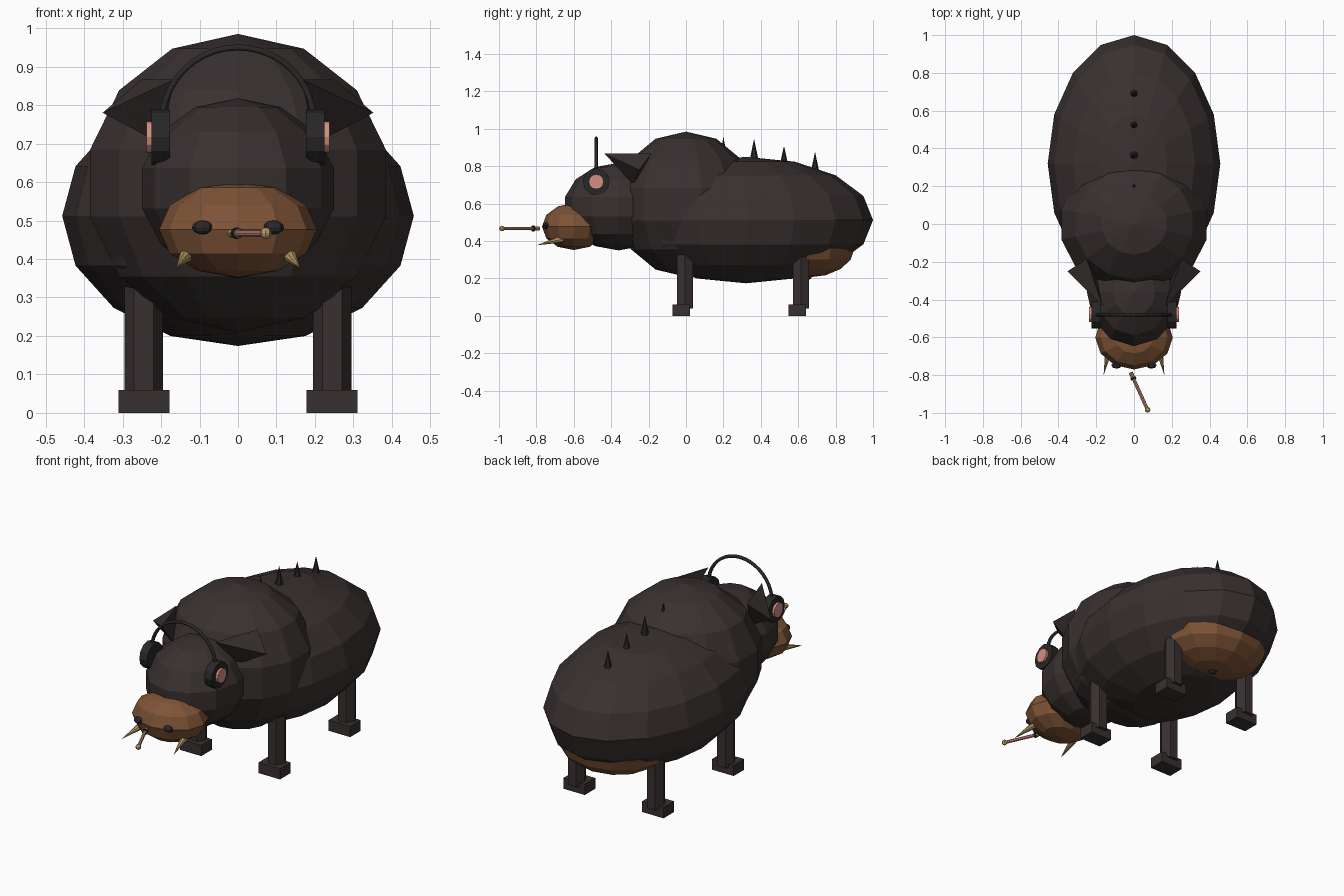
import bpy, bmesh, math
from mathutils import Vector, Matrix

if "Cube" in bpy.data.objects:
    bpy.data.objects.remove(bpy.data.objects["Cube"])


def material(name, rgb):
    m = bpy.data.materials.new(name)
    m.diffuse_color = (*rgb, 1)
    m.use_nodes = True
    m.node_tree.nodes["Principled BSDF"].inputs["Base Color"].default_value = m.diffuse_color
    return m


HIDE = material("dark hide", (0.040, 0.030, 0.029))
BLACK = material("black", (0.022, 0.020, 0.021))
BROWN = material("snout brown", (0.21, 0.088, 0.037))
TAN = material("tusk tan", (0.46, 0.32, 0.13))
PINK = material("pink", (0.66, 0.28, 0.22))


def finish(name, bm, mat):
    bmesh.ops.recalc_face_normals(bm, faces=bm.faces)
    me = bpy.data.meshes.new(name)
    bm.to_mesh(me)
    bm.free()
    me.materials.append(mat)
    ob = bpy.data.objects.new(name, me)
    bpy.context.collection.objects.link(ob)
    return ob


def ball(name, loc, radii, seg, rings, mat):
    bm = bmesh.new()
    bmesh.ops.create_uvsphere(bm, u_segments=seg, v_segments=rings, radius=1)
    bm.transform(Matrix.Translation(loc) @ Matrix.Diagonal((*radii, 1)))
    return finish(name, bm, mat)


def rod(name, a, b, r1, r2, seg, mat, spin=0):
    """Cylinder or cone running from point a to point b."""
    a, b = Vector(a), Vector(b)
    d = b - a
    bm = bmesh.new()
    bmesh.ops.create_cone(bm, cap_ends=True, segments=seg, radius1=r1,
                          radius2=r2, depth=d.length)
    rot = d.to_track_quat('Z', 'Y').to_matrix().to_4x4()
    bm.transform(Matrix.Translation((a + b) / 2) @ rot @ Matrix.Rotation(spin, 4, 'Z'))
    bmesh.ops.remove_doubles(bm, verts=bm.verts, dist=1e-5)
    return finish(name, bm, mat)


def box(name, loc, size, mat):
    bm = bmesh.new()
    bmesh.ops.create_cube(bm, size=1)
    bm.transform(Matrix.Translation(loc) @ Matrix.Diagonal((*size, 1)))
    return finish(name, bm, mat)


# Main masses
ball("rear_body", (0, 0.32, 0.512), (0.457, 0.68, 0.338), 16, 8, HIDE)
ball("shoulder_hump", (0, 0, 0.597), (0.405, 0.375, 0.388), 14, 7, HIDE)
ball("head", (0, -0.36, 0.584), (0.256, 0.294, 0.234), 12, 7, HIDE)
ball("snout", (0, -0.6, 0.477), (0.205, 0.17, 0.125), 12, 6, BROWN)
ball("belly_patch", (0, 0.65, 0.36), (0.30, 0.25, 0.155), 12, 8, BROWN)
ball("belly_nub", (0, 0.65, 0.207), (0.022, 0.022, 0.015), 8, 6, BLACK)

# Back spikes: y, base z, tip z
for i, (y, z0, z1) in enumerate([(0.20, 0.82, 0.957), (0.364, 0.82, 0.947),
                                 (0.524, 0.79, 0.91), (0.69, 0.755, 0.877)]):
    rod(f"back_spike_{i + 1}", (0, y, z0), (0, y, z1), 0.026, 0, 6, BLACK)

for s, side in ((-1, "left"), (1, "right")):
    # Legs and hooves
    for end, y in (("front", -0.005), ("rear", 0.615)):
        rod(f"{end}_leg_{side}", (s * 0.245, y, 0.04), (s * 0.245, y, 0.42),
            0.05, 0.05, 6, HIDE, math.pi / 6 * 3)
        box(f"{end}_hoof_{side}", (s * 0.244, y - 0.02, 0.03), (0.133, 0.093, 0.06), HIDE)

    # Wedge ear
    bm = bmesh.new()
    pts = [(0.352, -0.25, 0.78), (0.25, -0.185, 0.867),
           (0.165, -0.435, 0.867), (0.20, -0.28, 0.70)]
    for x, y, z in pts:
        bm.verts.new((s * x, y, z))
    bmesh.ops.convex_hull(bm, input=bm.verts)
    finish(f"ear_{side}", bm, HIDE)

    # Headphone cup and pink pad
    rod(f"headphone_cup_{side}", (s * 0.177, -0.48, 0.717), (s * 0.225, -0.48, 0.717),
        0.072, 0.072, 12, BLACK)
    rod(f"headphone_disc_{side}", (s * 0.22, -0.48, 0.717), (s * 0.238, -0.48, 0.717),
        0.04, 0.04, 12, PINK)

    # Tusk and nostril
    rod(f"tusk_{side}", (s * 0.132, -0.66, 0.412), (s * 0.161, -0.80, 0.377),
        0.02, 0, 8, TAN)
    ball(f"nostril_{side}", (s * 0.092, -0.748, 0.482), (0.028, 0.018, 0.018), 8, 6, BLACK)

# Headphone band
cu = bpy.data.curves.new("headphone_band", 'CURVE')
cu.dimensions = '3D'
cu.bevel_depth = 0.009
cu.bevel_resolution = 1
sp = cu.splines.new('POLY')
N = 20
sp.points.add(N)
for i, p in enumerate(sp.points):
    a = math.pi * i / N
    p.co = (0.197 * math.cos(a), -0.48, 0.755 + 0.195 * math.sin(a), 1)
cu.materials.append(BLACK)
bpy.context.collection.objects.link(bpy.data.objects.new("headphone_band", cu))

# Stick held in front of the snout
A, B = Vector((-0.018, -0.785, 0.467)), Vector((0.072, -0.984, 0.467))
rod("stick_mouthpiece", A, A.lerp(B, 0.2), 0.011, 0.011, 8, TAN)
rod("stick_shaft", A.lerp(B, 0.2), B, 0.009, 0.009, 8, PINK)
rod("stick_ring", A.lerp(B, 0.13), A.lerp(B, 0.19), 0.015, 0.015, 8, BLACK)
ball("stick_tip", B, (0.015, 0.015, 0.015), 8, 6, TAN)
